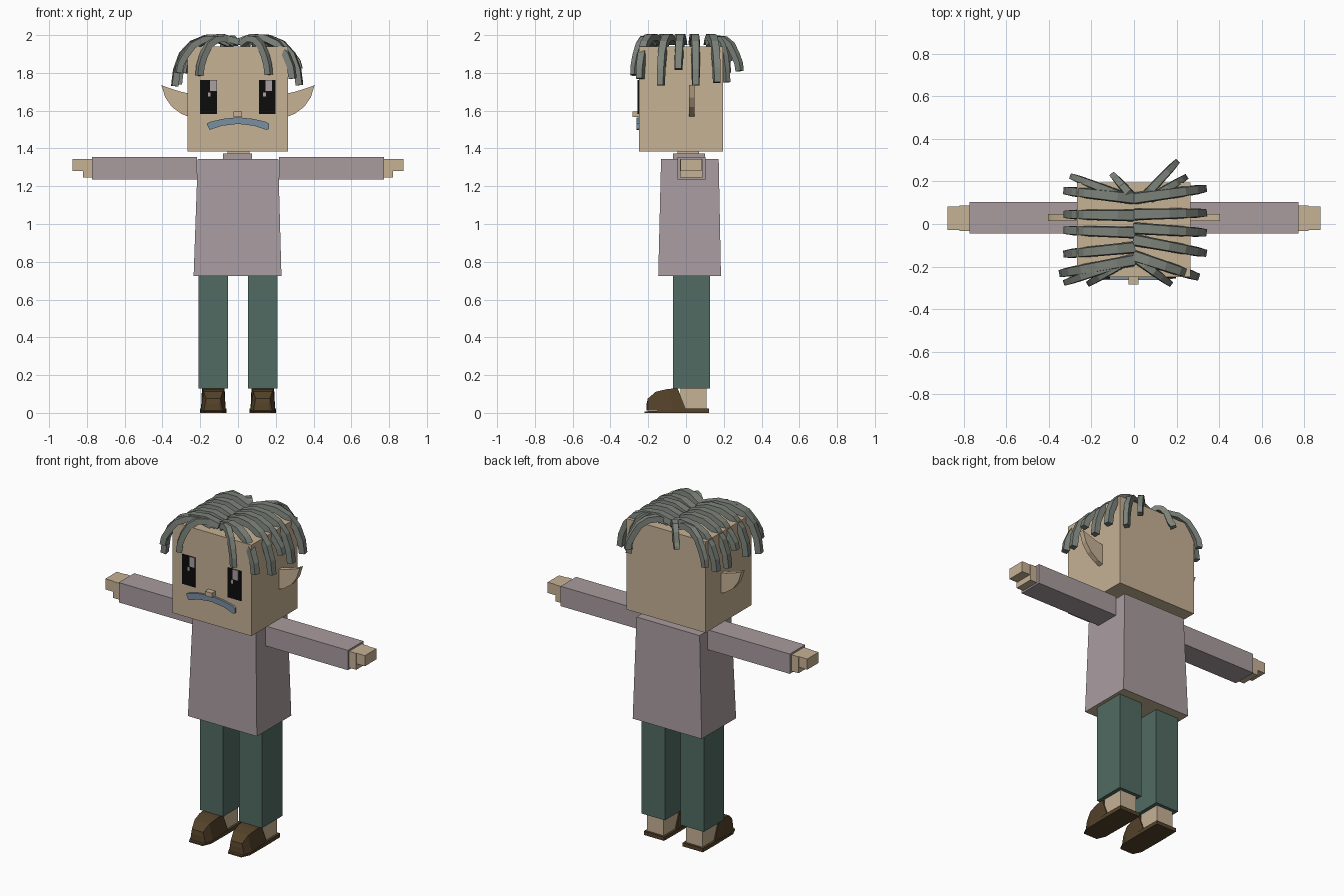
import bpy, bmesh
from mathutils import Vector

if "Cube" in bpy.data.objects:
    bpy.data.objects.remove(bpy.data.objects["Cube"], do_unlink=True)


def material(name, rgb):
    """Flat material from 0-255 display values."""
    lin = [((c / 255 + 0.055) / 1.055) ** 2.4 for c in rgb] + [1.0]
    m = bpy.data.materials.new(name)
    m.use_nodes = True
    m.diffuse_color = lin
    bsdf = m.node_tree.nodes["Principled BSDF"]
    bsdf.inputs["Base Color"].default_value = lin
    bsdf.inputs["Roughness"].default_value = 0.9
    return m


SKIN = material("skin", (199, 178, 149))
SHIRT = material("dusty_mauve", (169, 156, 159))
TROUSER = material("dark_teal", (82, 107, 99))
SHOE = material("brown_leather", (84, 66, 42))
HAIR = material("grey_hair", (124, 130, 122))
LIP = material("blue_grey_moustache", (122, 144, 161))
BLACK = material("eye_black", (12, 12, 12))
GLINT = material("eye_glint", (172, 160, 162))


def loft(name, rings, *mats):
    """Join equal-sized rings of points into a closed solid."""
    bm = bmesh.new()
    loops = [[bm.verts.new(p) for p in ring] for ring in rings]
    n = len(loops[0])
    for a, b in zip(loops, loops[1:]):
        for i in range(n):
            j = (i + 1) % n
            bm.faces.new((a[i], a[j], b[j], b[i]))
    bm.faces.new(loops[0])
    bm.faces.new(loops[-1])
    bmesh.ops.recalc_face_normals(bm, faces=bm.faces)
    mesh = bpy.data.meshes.new(name)
    bm.to_mesh(mesh)
    bm.free()
    for m in mats:
        mesh.materials.append(m)
    obj = bpy.data.objects.new(name, mesh)
    bpy.context.collection.objects.link(obj)
    return obj


def rect(x, y, z):
    return [(x[0], y[0], z), (x[1], y[0], z), (x[1], y[1], z), (x[0], y[1], z)]


def box(name, x, y, z, mat):
    return loft(name, [rect(x, y, z[0]), rect(x, y, z[1])], mat)


def slab(name, stations, y, mat, side=1):
    """Upright plate; stations are (x, low z, high z)."""
    return loft(name, [[(side * x, y[0], a), (side * x, y[1], a),
                        (side * x, y[1], b), (side * x, y[0], b)]
                       for x, a, b in stations], mat)


# Head, neck and collar
box("head", (-0.268, 0.265), (-0.25, 0.195), (1.385, 1.94), SKIN)
box("neck", (-0.055, 0.06), (-0.045, 0.07), (1.34, 1.39), SKIN)
box("collar", (-0.08, 0.075), (-0.07, 0.1), (1.34, 1.372), SHIRT)
box("nose", (-0.025, 0.022), (-0.283, -0.245), (1.567, 1.595), SKIN)

# Tunic: flared, with a bare underside
tunic = loft("tunic", [rect((-0.235, 0.23), (-0.147, 0.185), 0.725),
                       rect((-0.213, 0.213), (-0.132, 0.173), 1.345)], SHIRT, SKIN)
for f in tunic.data.polygons:
    f.material_index = 1 if f.normal.z < -0.9 else 0

# Moustache
slab("moustache", [(-0.165, 1.527, 1.532), (-0.15, 1.498, 1.54), (-0.085, 1.52, 1.556),
                   (0, 1.53, 1.565), (0.085, 1.52, 1.556), (0.15, 1.498, 1.54),
                   (0.163, 1.502, 1.532)], (-0.263, -0.245), LIP)

# Eyes with glints
for label, x0, g in (("right", -0.2, -0.148), ("left", 0.11, 0.145)):
    box(label + "_eye", (x0, x0 + 0.088), (-0.256, -0.249), (1.583, 1.763), BLACK)
    box(label + "_eye_glint", (g, g + 0.036), (-0.258, -0.25), (1.703, 1.763), GLINT)
    box(label + "_eye_spark", (g - 0.012, g + 0.002), (-0.258, -0.25), (1.675, 1.697), GLINT)

# Shoe outlines: bottom y, top y, bottom z, top z, bottom and top half width
UPPER = [(-0.21, -0.208, 0.012, 0.05, 0.035, 0.03),
         (-0.2, -0.203, 0.012, 0.075, 0.05, 0.038),
         (-0.15, -0.16, 0.012, 0.112, 0.066, 0.05),
         (-0.06, -0.1, 0.012, 0.126, 0.066, 0.058),
         (0.0, -0.045, 0.02, 0.131, 0.064, 0.06)]
SOLE = [(-0.22, 0.045, 0.008), (-0.17, 0.068, 0.01), (0, 0.07, 0.023), (0.122, 0.068, 0.023)]

for label, s in (("right", -1), ("left", 1)):
    def span(a, b):
        return sorted((s * a, s * b))

    # Arm and stepped hand
    box(label + "_sleeve", span(0.218, 0.773), (-0.045, 0.104), (1.235, 1.356), SHIRT)
    box(label + "_palm", span(0.76, 0.82), (-0.032, 0.087), (1.245, 1.345), SKIN)
    box(label + "_fingers", span(0.82, 0.876), (-0.028, 0.083), (1.28, 1.345), SKIN)

    # Leg, ankle and shoe
    box(label + "_trouser_leg", span(0.053, 0.21), (-0.068, 0.128), (0.13, 0.73), TROUSER)
    box(label + "_ankle", span(0.075, 0.187), (-0.03, 0.108), (0.015, 0.135), SKIN)
    c = s * 0.131
    loft(label + "_shoe_upper", [[(c - wb, yb, zb), (c + wb, yb, zb),
                                  (c + wt, yt, zt), (c - wt, yt, zt)]
                                 for yb, yt, zb, zt, wb, wt in UPPER], SHOE)
    loft(label + "_shoe_sole", [[(c - w, y, 0), (c + w, y, 0), (c + w, y, z), (c - w, y, z)]
                                for y, w, z in SOLE], SHOE)

    # Pointed ear
    slab(label + "_ear", [(0.255, 1.565, 1.69), (0.3, 1.583, 1.7), (0.35, 1.62, 1.715),
                          (0.385, 1.67, 1.727), (0.405, 1.732, 1.736)],
         (0.015, 0.046), SKIN, s)

# Hair locks: arc from the parting, then droop to the tip
ARC = [(0, 0), (0.25, 0.026), (0.5, 0.022), (0.72, -0.008), (0.88, -0.065)]


def lock(name, root, tip, end_z, start_z=1.963, width=0.056):
    root, tip = Vector((*root, 0)), Vector((*tip, 0))
    run = (tip - root).normalized()
    across = Vector((-run.y, run.x, 0))
    path = [root.lerp(tip, t) + Vector((0, 0, start_z + dz)) for t, dz in ARC]
    path.append(root.lerp(tip, 0.97) + Vector((0, 0, (path[-1].z + end_z) / 2)))
    path.append(tip + Vector((0, 0, end_z)))
    rings = []
    for i, p in enumerate(path):
        tangent = (path[min(i + 1, len(path) - 1)] - path[max(i - 1, 0)]).normalized()
        up = tangent.cross(across) * 0.017
        side = across * width * (0.5 - 0.022 * i)
        rings.append([p - side - up, p + side - up, p + side * 0.8 + up, p - side * 0.8 + up])
    loft(name, rings, HAIR)


LOCKS = [  # root, tip, tip height
    ((0, 0.12), (-0.315, 0.155), 1.76), ((0, 0.04), (-0.315, 0.045), 1.74),
    ((0, -0.04), (-0.315, -0.03), 1.82), ((0, -0.11), (-0.315, -0.14), 1.74),
    ((0, -0.17), (-0.335, -0.23), 1.73),
    ((0, 0.12), (0.325, 0.165), 1.75), ((0, 0.045), (0.325, 0.052), 1.735),
    ((0, -0.02), (0.325, -0.04), 1.82), ((0, -0.075), (0.325, -0.135), 1.735),
    ((0, -0.15), (0.29, -0.245), 1.77)]
for i, (root, tip, z) in enumerate(LOCKS):
    lock(f"side_hair_lock_{i + 1}", root, tip, z)

FRINGE = [((-0.03, -0.17), (-0.205, -0.275), 1.785), ((-0.05, -0.18), (-0.315, -0.272), 1.8),
          ((0.02, -0.17), (0.163, -0.275), 1.79),
          ((-0.05, 0.13), (-0.285, 0.22), 1.8), ((-0.01, 0.13), (-0.095, 0.225), 1.86),
          ((0.04, 0.12), (0.195, 0.285), 1.81), ((0.08, 0.12), (0.235, 0.215), 1.75)]
for i, (root, tip, z) in enumerate(FRINGE):
    lock(f"fringe_hair_lock_{i + 1}", root, tip, z, 1.955, 0.044)
